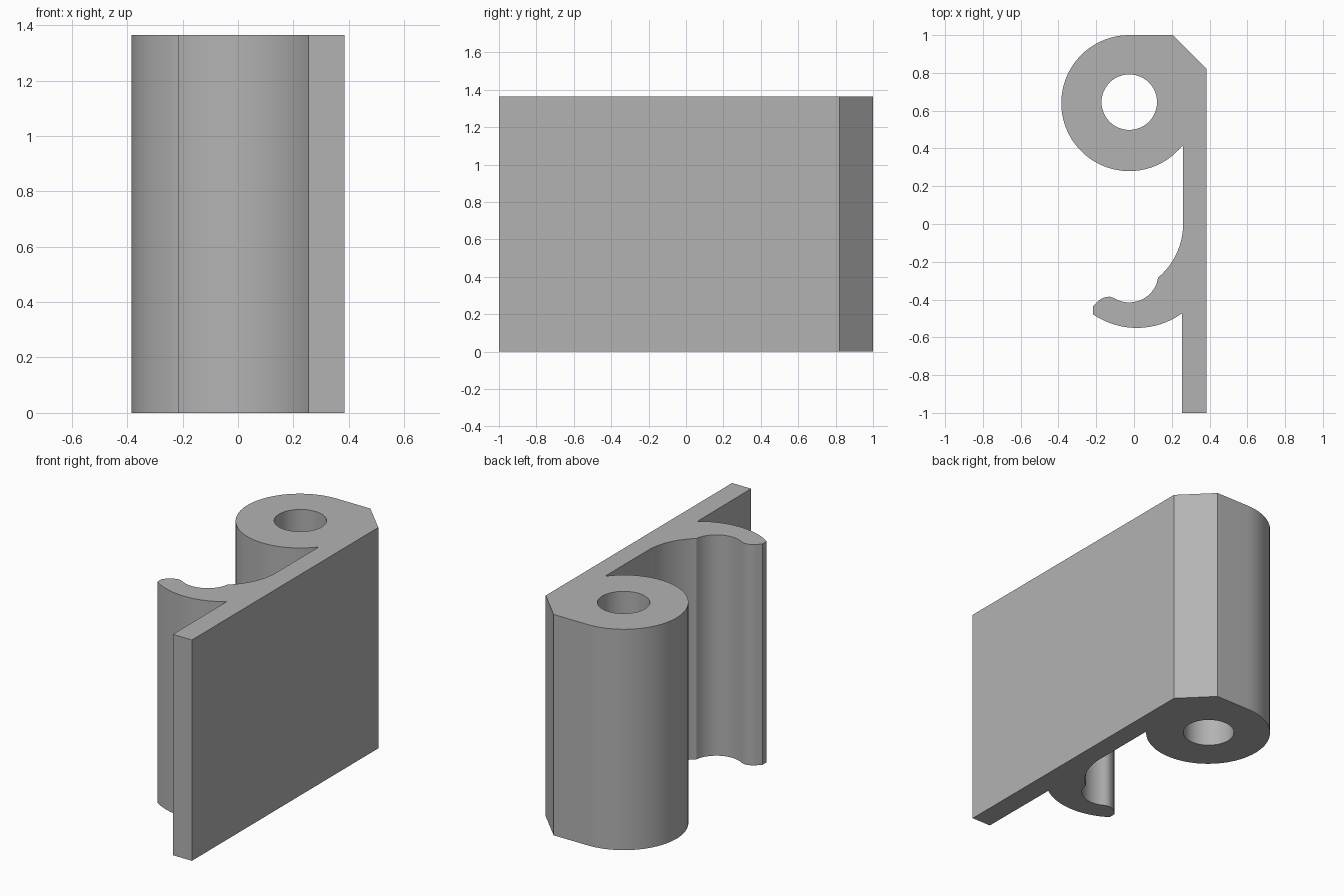
import bpy
import bmesh
from math import cos, sin, radians

cube = bpy.data.objects.get("Cube")
if cube:
    bpy.data.objects.remove(cube, do_unlink=True)

HEIGHT = 1.365


def arc(cx, cy, r, start, end, n):
    """Points along an arc, angles in degrees."""
    angles = [radians(start + (end - start) * i / n) for i in range(n + 1)]
    return [(cx + r * cos(a), cy + r * sin(a)) for a in angles]


# Plate with chamfered end
outline = [(0.255, -1), (0.385, -1), (0.385, 0.82), (0.205, 1)]
# Barrel around the pin hole
outline += arc(-0.025, 0.64, 0.36, 90, 321, 56)
# Inner plate wall, curving into the hook
outline += [(0.26, 0.41)] + arc(-0.11, 0, 0.37, 0, -50, 14)
# Hook seat, rounded lip and blunt tip
outline += arc(-0.025, -0.26, 0.155, -20, -122, 20)
outline += arc(-0.13, -0.475, 0.09, 88, 132, 8)
outline += [(-0.217, -0.435)]
# Hook underside, back to the plate
outline += arc(0.015, -0.14, 0.41, 235.5, 305.5, 24)

pin_hole = arc(-0.025, 0.645, 0.147, 0, 360, 48)[:-1]

# Fill the cross-section and extrude it upwards
bm = bmesh.new()
edges = []
for loop in (outline, pin_hole):
    verts = [bm.verts.new((x, y, 0)) for x, y in loop]
    edges += [bm.edges.new((v, verts[i - 1])) for i, v in enumerate(verts)]
bmesh.ops.triangle_fill(bm, edges=edges, use_beauty=True, use_dissolve=False)
result = bmesh.ops.extrude_face_region(bm, geom=bm.faces[:], use_keep_orig=True)
top = [g for g in result["geom"] if isinstance(g, bmesh.types.BMVert)]
bmesh.ops.translate(bm, verts=top, vec=(0, 0, HEIGHT))
bmesh.ops.recalc_face_normals(bm, faces=bm.faces[:])

mesh = bpy.data.meshes.new("hinge_clip")
bm.to_mesh(mesh)
bm.free()
clip = bpy.data.objects.new("hinge_clip", mesh)
bpy.context.collection.objects.link(clip)

# Plain grey material
grey = bpy.data.materials.new("plain grey")
grey.use_nodes = True
color = (0.45, 0.45, 0.45, 1)
grey.diffuse_color = color
grey.node_tree.nodes["Principled BSDF"].inputs["Base Color"].default_value = color
mesh.materials.append(grey)

# Smooth curved walls, crisp corners
bpy.ops.object.select_all(action="DESELECT")
clip.select_set(True)
bpy.context.view_layer.objects.active = clip
bpy.ops.object.shade_smooth_by_angle(angle=radians(25))
